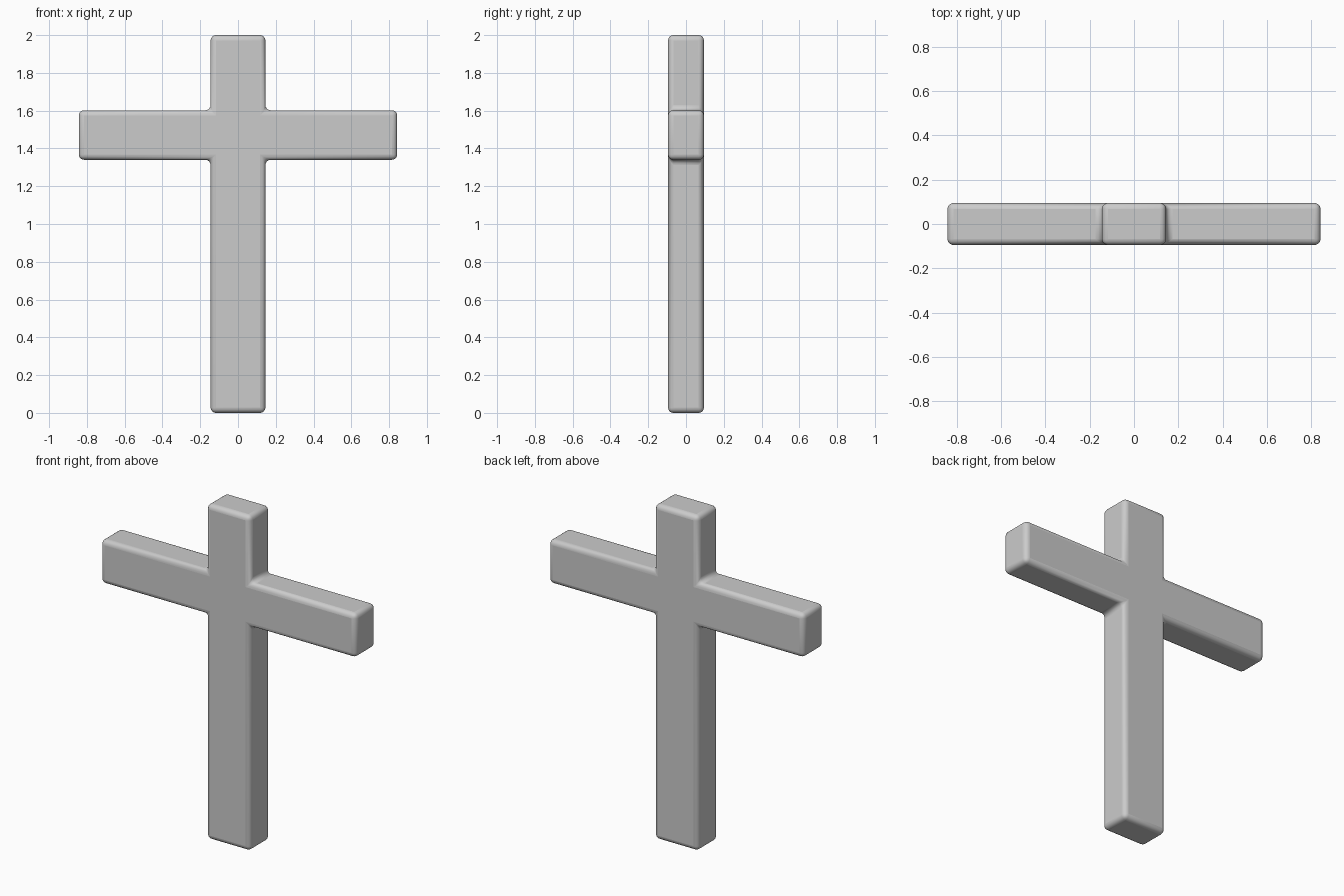
import bpy, bmesh, math

if "Cube" in bpy.data.objects:
    bpy.data.objects.remove(bpy.data.objects["Cube"])

HALF_POST, HALF_ARM, HALF_DEPTH = 0.145, 0.843, 0.095
ARM_BOTTOM, ARM_TOP, HEIGHT = 1.34, 1.602, 2.0

# Right half of the cross outline, mirrored for the left half
right = [(HALF_POST, 0), (HALF_POST, ARM_BOTTOM), (HALF_ARM, ARM_BOTTOM),
         (HALF_ARM, ARM_TOP), (HALF_POST, ARM_TOP), (HALF_POST, HEIGHT)]
outline = right + [(-x, z) for x, z in reversed(right)]

# Flat outline extruded through the depth
bm = bmesh.new()
face = bm.faces.new([bm.verts.new((x, -HALF_DEPTH, z)) for x, z in outline])
ext = bmesh.ops.extrude_face_region(bm, geom=[face], use_keep_orig=True)
for v in ext["geom"]:
    if isinstance(v, bmesh.types.BMVert):
        v.co.y = HALF_DEPTH
bmesh.ops.recalc_face_normals(bm, faces=bm.faces[:])

mesh = bpy.data.meshes.new("cross")
bm.to_mesh(mesh)
bm.free()
cross = bpy.data.objects.new("cross", mesh)
bpy.context.collection.objects.link(cross)

# Rounded outer edges and filleted inner corners
bevel = cross.modifiers.new("rounded_edges", 'BEVEL')
bevel.width = 0.028
bevel.segments = 4
bevel.limit_method = 'ANGLE'
bevel.angle_limit = math.radians(30)

bpy.context.view_layer.objects.active = cross
cross.select_set(True)
bpy.ops.object.shade_smooth_by_angle(angle=math.radians(40))
